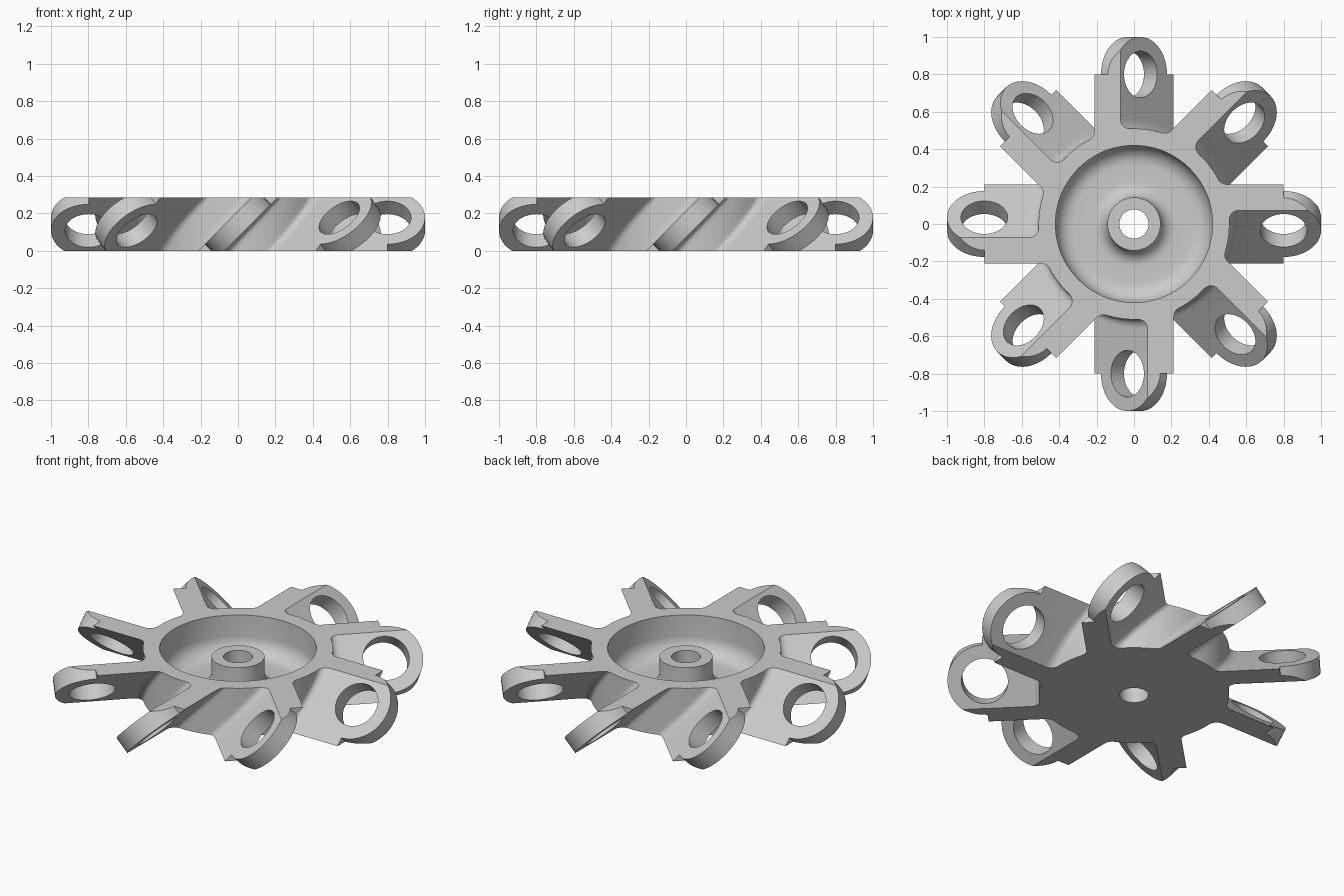
import bpy, bmesh, math
from mathutils import Matrix, Vector

cube = bpy.data.objects.get("Cube")
if cube:
    bpy.data.objects.remove(cube, do_unlink=True)

ARMS = 8
H = 0.285             # overall thickness
HUB_R = 0.51          # outer wall of the hub
FILLET = 0.05         # blend between hub and arms
TIP = 0.8             # arm length, also the ring centre
HALF = 0.07           # half the arm width in a level section
RING_R, HOLE_R = 0.2, 0.125
STEPS = 48
S = math.sqrt(0.5)

grey = bpy.data.materials.new("plain grey")
grey.use_nodes = True
colour = (0.6, 0.6, 0.6, 1)
grey.diffuse_color = colour
grey.node_tree.nodes["Principled BSDF"].inputs["Base Color"].default_value = colour


def add_object(name, bm):
    bmesh.ops.recalc_face_normals(bm, faces=bm.faces)
    mesh = bpy.data.meshes.new(name)
    bm.to_mesh(mesh)
    bm.free()
    mesh.materials.append(grey)
    obj = bpy.data.objects.new(name, mesh)
    bpy.context.collection.objects.link(obj)
    return obj


def arc(cx, cy, r, start, end, n):
    angles = [start + (end - start) * i / n for i in range(n + 1)]
    return [(cx + r * math.cos(t), cy + r * math.sin(t)) for t in angles]


def fillet_centre(edge):
    x = math.sqrt((HUB_R + FILLET) ** 2 - edge ** 2)
    return x, edge, math.atan2(edge, x)


def arm_outline(z):
    """One arm and the hub wall after it, pointing along +x."""
    low, high = z - H / 2 - HALF, z - H / 2 + HALF
    x1, y1, f1 = fillet_centre(low - FILLET)
    x2, y2, f2 = fillet_centre(high + FILLET)
    pts = arc(x1, y1, FILLET, f1 + math.pi, math.pi / 2, 7)
    pts += [(TIP, low), (TIP, high)]
    pts += arc(x2, y2, FILLET, -math.pi / 2, f2 - math.pi, 7)
    pts += arc(0, 0, HUB_R, f2, f1 + math.tau / ARMS, 6)[1:-1]
    return pts


# Hub and slanted arms: level outlines lofted upward
bm = bmesh.new()
levels = []
for i in range(11):
    z = H * i / 10
    ring = []
    for k in range(ARMS):
        turn = Matrix.Rotation(math.tau * k / ARMS, 3, 'Z')
        ring += [bm.verts.new(turn @ Vector((x, y, z))) for x, y in arm_outline(z)]
    levels.append(ring)
for a, b in zip(levels, levels[1:]):
    for j in range(len(a)):
        n = (j + 1) % len(a)
        bm.faces.new((a[j], a[n], b[n], b[j]))
bm.faces.new(levels[0][::-1])
bm.faces.new(levels[-1])
hub = add_object("hub_with_arms", bm)

# Cutter: turned pocket that leaves a bored boss, plus the ring holes
FLOOR, OUT_F, IN_F = 0.06, 0.1, 0.08
profile = [(0, -0.1), (0.078, -0.1), (0.078, 0.235), (0.142, 0.235)]
profile += arc(0.142 + IN_F, FLOOR + IN_F, IN_F, math.pi, 1.5 * math.pi, 8)
profile += arc(0.42 - OUT_F, FLOOR + OUT_F, OUT_F, -math.pi / 2, 0, 8)
profile += [(0.42, 0.4), (0, 0.4)]
bm = bmesh.new()
verts = [bm.verts.new((r, 0, z)) for r, z in profile]
edges = [bm.edges.new(p) for p in zip(verts, verts[1:])]
bmesh.ops.spin(bm, geom=verts + edges, axis=(0, 0, 1), cent=(0, 0, 0),
               angle=math.tau, steps=96, use_merge=False)
bmesh.ops.remove_doubles(bm, verts=bm.verts, dist=1e-5)

tilt = Matrix(((1, 0, 0), (0, S, -S), (0, S, S))).to_4x4()
place = Matrix.Translation((TIP, 0, H / 2)) @ tilt
for k in range(ARMS):
    turn = Matrix.Rotation(math.tau * k / ARMS, 4, 'Z')
    bmesh.ops.create_cone(bm, cap_ends=True, segments=STEPS, radius1=HOLE_R,
                          radius2=HOLE_R, depth=0.16, matrix=turn @ place)
cutter = add_object("cutter", bm)
cutter.hide_render = True

mod = hub.modifiers.new("cut", 'BOOLEAN')
mod.operation = 'DIFFERENCE'
mod.solver = 'EXACT'
mod.object = cutter
bpy.context.view_layer.update()
cut_mesh = bpy.data.meshes.new_from_object(
    hub.evaluated_get(bpy.context.evaluated_depsgraph_get()))
hub.modifiers.clear()
hub.data = cut_mesh
bpy.data.objects.remove(cutter, do_unlink=True)


# Rounded ring ends: tilted half rings trimmed level with the hub
def ring_end(name, turn):
    bm = bmesh.new()
    t = HALF * S
    sections = []
    for i in range(STEPS // 2 + 1):
        a = math.tau * i / STEPS - math.pi / 2
        corners = ((HOLE_R, -t), (RING_R, -t), (RING_R, t), (HOLE_R, t))
        sections.append([bm.verts.new(place @ Vector((r * math.cos(a), r * math.sin(a), w)))
                         for r, w in corners])
    for p, q in zip(sections, sections[1:]):
        for j in range(4):
            n = (j + 1) % 4
            bm.faces.new((p[j], p[n], q[n], q[j]))
    bm.faces.new(sections[0])
    bm.faces.new(sections[-1])
    for z, up in ((H, 1), (0, -1)):
        cut = bmesh.ops.bisect_plane(bm, geom=bm.verts[:] + bm.edges[:] + bm.faces[:],
                                     plane_co=(0, 0, z), plane_no=(0, 0, up),
                                     clear_outer=True)
        rim = [e for e in cut["geom_cut"] if isinstance(e, bmesh.types.BMEdge)]
        bmesh.ops.edgenet_fill(bm, edges=rim)
    bmesh.ops.recalc_face_normals(bm, faces=bm.faces)
    # open the hidden joint against the arm
    joint = [f for f in bm.faces if all(v.co.x < TIP + 1e-4 for v in f.verts)]
    bmesh.ops.delete(bm, geom=joint, context='FACES_ONLY')
    bm.transform(turn)
    return add_object(name, bm)


parts = [hub]
for k in range(ARMS):
    turn = Matrix.Rotation(math.tau * k / ARMS, 4, 'Z')
    parts.append(ring_end(f"ring_end_{k + 1}", turn))

# Smooth the curved walls, keep the edges crisp
bpy.ops.object.select_all(action='DESELECT')
for part in parts:
    part.select_set(True)
bpy.context.view_layer.objects.active = hub
bpy.ops.object.shade_smooth_by_angle(angle=math.radians(30))
